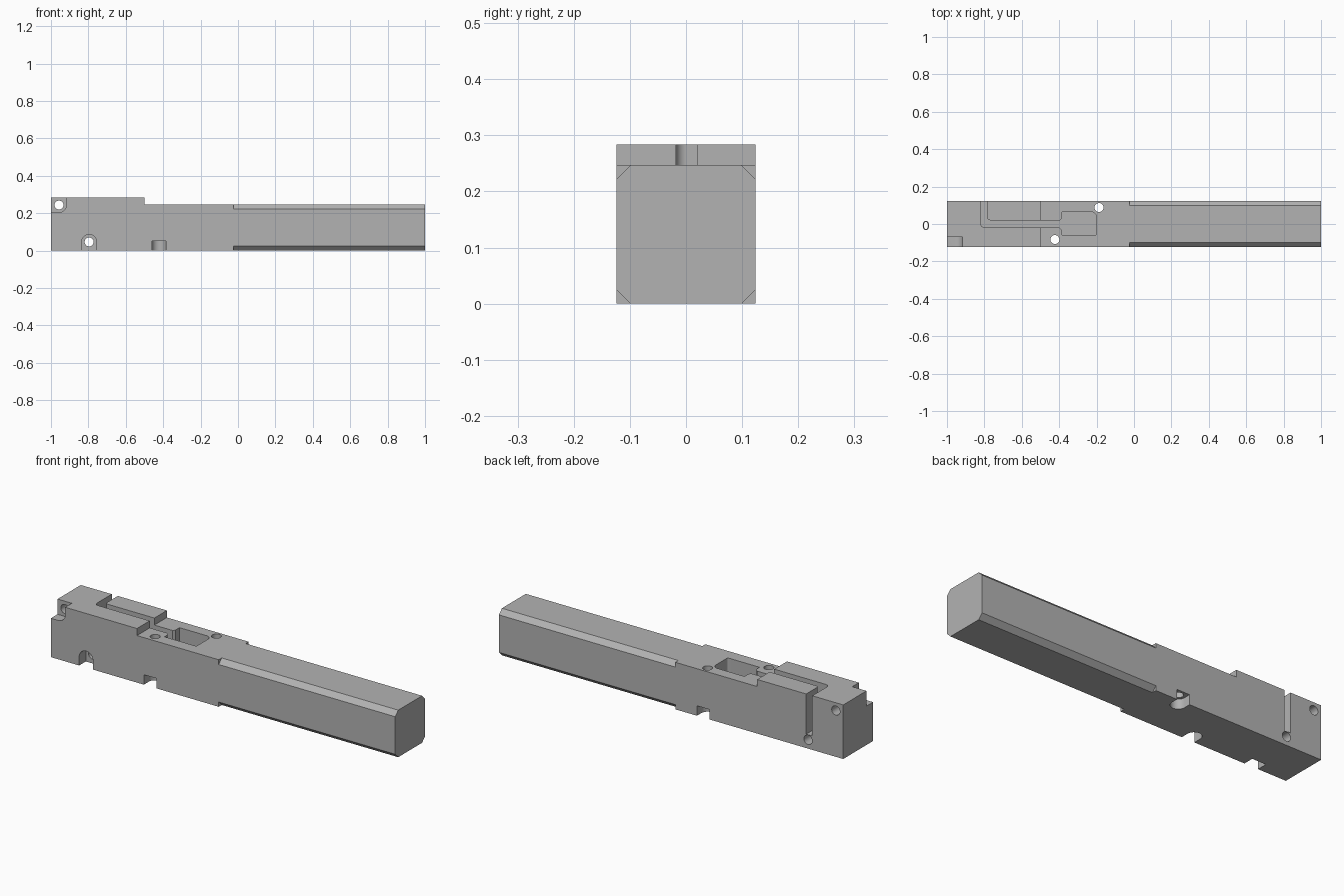
import bpy, bmesh, math
from mathutils import Vector

if "Cube" in bpy.data.objects:
    bpy.data.objects.remove(bpy.data.objects["Cube"])

GREY = (0.45, 0.45, 0.45, 1)
mat = bpy.data.materials.new("plain grey")
mat.use_nodes = True
mat.diffuse_color = GREY
mat.node_tree.nodes["Principled BSDF"].inputs["Base Color"].default_value = GREY

HALF_W, LOW, HIGH = 0.124, 0.247, 0.284   # half width, main height, raised height
OUT = 0.2                                 # overshoot of cutters past the surface


def rounded(corners):
    """Outline from (u, v) or (u, v, radius) corners, with filleted radii."""
    pts = []
    for i, c in enumerate(corners):
        p = Vector(c[:2])
        if len(c) == 2:
            pts.append(p)
            continue
        a = (Vector(corners[i - 1][:2]) - p).normalized()
        b = (Vector(corners[(i + 1) % len(corners)][:2]) - p).normalized()
        half = a.angle(b) / 2
        centre = p + (a + b).normalized() * c[2] / math.sin(half)
        t = c[2] / math.tan(half)
        start, end = p + a * t - centre, p + b * t - centre
        sweep = start.angle_signed(end)
        for k in range(9):
            pts.append(centre + Vector((math.cos(sweep * k / 8) * start.x + math.sin(sweep * k / 8) * start.y,
                                        math.cos(sweep * k / 8) * start.y - math.sin(sweep * k / 8) * start.x)))
    return pts


def prism(name, outline, axis, lo, hi):
    """Extrude a 2D outline along an axis between lo and hi."""
    place = {"X": lambda u, v, w: (w, u, v),
             "Y": lambda u, v, w: (u, w, v),
             "Z": lambda u, v, w: (u, v, w)}[axis]
    bm = bmesh.new()
    face = bm.faces.new([bm.verts.new(place(u, v, lo)) for u, v in outline])
    top = bmesh.ops.extrude_face_region(bm, geom=[face])["geom"]
    shift = Vector(place(0, 0, hi - lo))
    bmesh.ops.translate(bm, vec=shift, verts=[g for g in top if isinstance(g, bmesh.types.BMVert)])
    bmesh.ops.recalc_face_normals(bm, faces=bm.faces)
    mesh = bpy.data.meshes.new(name)
    bm.to_mesh(mesh)
    bm.free()
    mesh.materials.append(mat)
    obj = bpy.data.objects.new(name, mesh)
    bpy.context.collection.objects.link(obj)
    return obj


def circle(u, v, r, n=32):
    return [(u + r * math.cos(math.tau * i / n), v + r * math.sin(math.tau * i / n)) for i in range(n)]


def u_slot(u, v, r, side):
    """Round-ended slot centred at (u, v), open towards side (+1 or -1) in v."""
    arc = [(u + r * math.cos(math.pi * i / 16), v - side * r * math.sin(math.pi * i / 16)) for i in range(17)]
    return arc + [(u - r, v + side * OUT), (u + r, v + side * OUT)]


# Main bar with the raised rear block
body = prism("bar_body", [(-1, 0), (1, 0), (1, LOW), (-0.5, LOW), (-0.5, HIGH), (-1, HIGH)],
             "Y", -HALF_W, HALF_W)
cutters = []

# Long edge chamfers on the front half
C = 0.025
for sy in (-1, 1):
    for edge, sz in ((0, -1), (LOW, 1)):
        y, e = sy * HALF_W, 0.02
        cutters.append(prism("chamfer_cutter",
                             [(y - sy * (C + e), edge + sz * e), (y + sy * e, edge - sz * (C + e)),
                              (y + sy * e, edge + sz * e)], "X", -0.025, 1 + OUT))

# Top channel leading into the pocket
channel = rounded([(-0.82, OUT), (-0.82, -0.018, 0.02), (-0.4, -0.018), (-0.385, -0.033),
                   (-0.385, -0.06), (-0.2, -0.06, 0.008), (-0.2, 0.065, 0.03), (-0.385, 0.065),
                   (-0.385, 0.03), (-0.395, 0.02), (-0.785, 0.02, 0.015), (-0.785, OUT)])
cutters.append(prism("channel_cutter", channel, "Z", 0.073, HIGH + OUT))

# Vertical bolt holes with side-opening recesses underneath
R = 0.024
for x, y, side in ((-0.423, -0.083, -1), (-0.187, 0.088, 1)):
    cutters.append(prism("bolt_hole_cutter", circle(x, y, R), "Z", -OUT, HIGH + OUT))
    cutters.append(prism("nut_recess_cutter", u_slot(x, y, 0.037, side), "Z", -OUT, 0.052))

# Cross holes with recesses in the front face
DEEP = -0.069
for x, z in ((-0.957, 0.243), (-0.796, 0.046)):
    cutters.append(prism("cross_hole_cutter", circle(x, z, R), "Y", -OUT - HALF_W, OUT + HALF_W))
cutters.append(prism("lower_recess_cutter", u_slot(-0.796, 0.046, 0.04, -1), "Y", -OUT - HALF_W, DEEP))
corner = rounded([(-1 - OUT, 0.204), (-0.917, 0.204, 0.04), (-0.917, HIGH + OUT), (-1 - OUT, HIGH + OUT)])
cutters.append(prism("corner_recess_cutter", corner, "Y", -OUT - HALF_W, DEEP))

# Cut everything, then drop the cutters
bpy.ops.object.select_all(action="DESELECT")
bpy.context.view_layer.objects.active = body
body.select_set(True)
for cutter in cutters:
    cutter.hide_render = True
    mod = body.modifiers.new("cut", "BOOLEAN")
    mod.operation, mod.solver, mod.object = "DIFFERENCE", "EXACT", cutter
    bpy.ops.object.modifier_apply(modifier=mod.name)
for cutter in cutters:
    bpy.data.objects.remove(cutter)
bpy.ops.object.shade_smooth_by_angle(angle=math.radians(30))
